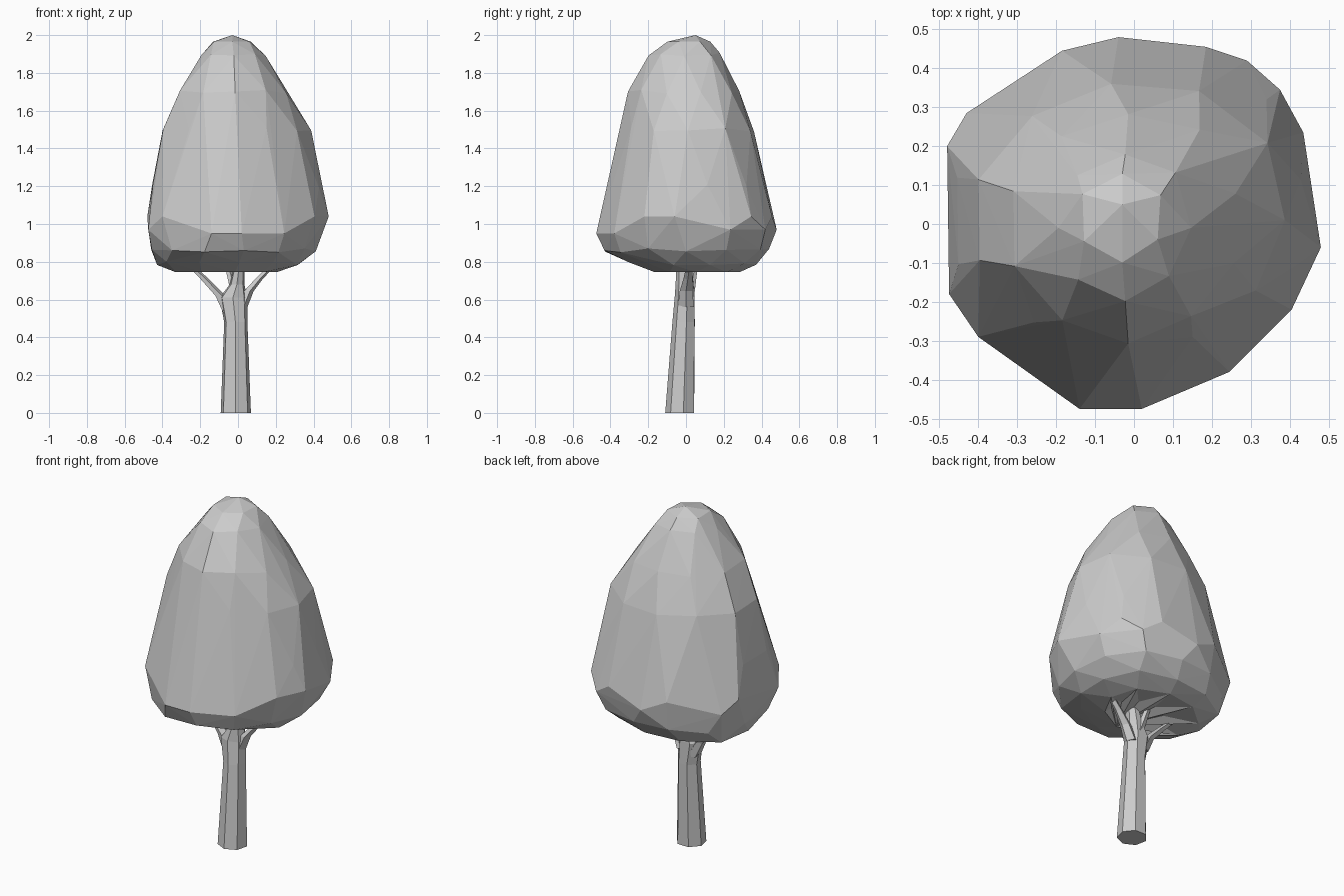
import bpy, bmesh, math, random
from mathutils import Vector

if "Cube" in bpy.data.objects:
    bpy.data.objects.remove(bpy.data.objects["Cube"])

random.seed(4)


def finish(bm, name):
    bmesh.ops.recalc_face_normals(bm, faces=bm.faces)
    mesh = bpy.data.meshes.new(name)
    bm.to_mesh(mesh)
    bm.free()
    ob = bpy.data.objects.new(name, mesh)
    bpy.context.collection.objects.link(ob)
    return ob


# Crown: plan outline seen from above, scaled to fit each height
plan = [(.48, -.06), (.435, .235), (.375, .345), (.29, .42), (.185, .455),
        (-.04, .48), (-.185, .445), (-.43, .285), (-.48, .2), (-.475, -.18),
        (-.4, -.29), (-.14, -.475), (.02, -.475), (.245, -.38), (.405, -.22)]


def plan_radius(angle):
    d = Vector((math.cos(angle), math.sin(angle)))
    for a, b in zip(plan, plan[1:] + plan[:1]):
        a, e = Vector(a), Vector(b) - Vector(a)
        den = d.cross(e)
        if abs(den) < 1e-9:
            continue
        r, t = a.cross(e) / den, a.cross(d) / den
        if r > 0 and -1e-6 <= t <= 1 + 1e-6:
            return r
    return .46


# z, x min, x max, y min, y max, number of points
rings = [(.745, -.33, .21, -.18, .29, 9),
         (.79, -.43, .34, -.32, .38, 11),
         (.86, -.46, .42, -.45, .45, 13),
         (1.20, -.455, .455, -.41, .425, 12),
         (1.50, -.40, .395, -.345, .365, 11),
         (1.70, -.31, .28, -.31, .285, 10),
         (1.90, -.195, .15, -.20, .18, 8),
         (1.965, -.14, .08, -.10, .13, 6)]
bm = bmesh.new()
for k, (x, y) in enumerate(plan):
    bm.verts.new((x, y, .95 if y < -.3 else (1.04 if k % 2 == 0 else .97)))
for k, (z, x0, x1, y0, y1, n) in enumerate(rings):
    for i in range(n):
        a = 2 * math.pi * (i + .5 * (k % 2)) / n
        r = plan_radius(a) / .48
        c, s = r * math.cos(a), r * math.sin(a)
        bm.verts.new((c * (x1 - x0) / 2 + (x0 + x1) / 2,
                      s * (y1 - y0) / 2 + (y0 + y1) / 2,
                      z + random.uniform(-.012, .012) * (.76 < z < 1.95)))
bm.verts.new((-.03, .05, 2.0))
hull = bmesh.ops.convex_hull(bm, input=bm.verts)
bmesh.ops.delete(bm, geom=[v for v in bm.verts if not v.link_faces], context='VERTS')
# Slightly hollow underside around the branches
bm.faces.ensure_lookup_table()
under = [f for f in bm.faces if f.normal.z < -.98 and f.calc_center_median().z < .76]
if under:
    hub = bmesh.ops.poke(bm, faces=under)["verts"]
    for v in hub:
        v.co.z += .025
finish(bm, "crown")


# Trunk and branches: tapered prisms through (x, y, z, x radius, y radius)
def limb(name, sections, sides, turn=0):
    bm = bmesh.new()
    loops = []
    for x, y, z, rx, ry in sections:
        loops.append([bm.verts.new((x + rx * math.cos(2 * math.pi * i / sides + turn),
                                    y + ry * math.sin(2 * math.pi * i / sides + turn), z))
                      for i in range(sides)])
    for lo, hi in zip(loops, loops[1:]):
        for i in range(sides):
            j = (i + 1) % sides
            bm.faces.new((lo[i], lo[j], hi[j], hi[i]))
    bm.faces.new(loops[0][::-1])
    bm.faces.new(loops[-1])
    return finish(bm, name)


limb("trunk", [(-.012, -.03, 0, .082, .08), (-.012, -.01, .48, .063, .062),
               (-.025, -.005, .61, .075, .055), (-.005, -.005, .68, .04, .05),
               (.01, -.01, .80, .025, .04)], 7, .2)
limb("left_branch", [(-.05, 0, .53, .035, .045), (-.095, 0, .62, .03, .035),
                     (-.17, .01, .70, .025, .025), (-.25, .02, .78, .018, .018)], 5)
limb("right_branch", [(.02, 0, .56, .03, .045), (.055, 0, .645, .028, .035),
                      (.11, .01, .71, .022, .025), (.18, .02, .78, .018, .018)], 5)
limb("back_branch", [(0, .01, .58, .03, .03), (-.03, .03, .68, .022, .022),
                     (-.06, .05, .79, .015, .015)], 5)
